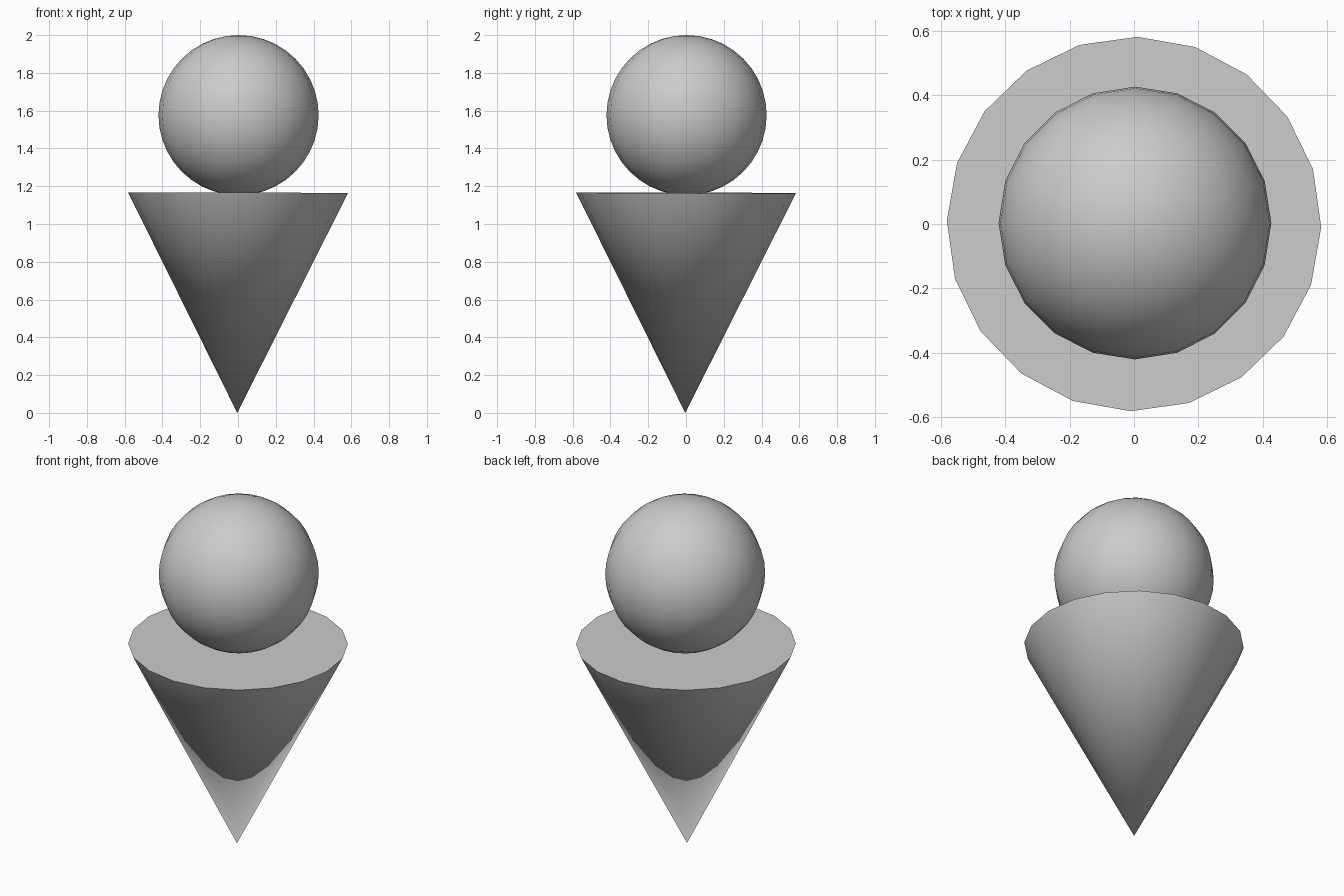
import bpy
from math import radians

if "Cube" in bpy.data.objects:
    bpy.data.objects.remove(bpy.data.objects["Cube"])

SIDES = 20
RIM_Z = 1.165

# Upside-down cone: tip on the ground, flat closed top, very slight lean
bpy.ops.mesh.primitive_cone_add(
    vertices=SIDES, radius1=0, radius2=0.582, depth=RIM_Z,
    end_fill_type='NGON', location=(-0.002, -0.002, RIM_Z / 2),
    rotation=(radians(-0.2), radians(0.2), radians(-1)))
cone = bpy.context.object
cone.name = "cone"
bpy.ops.object.shade_smooth_by_angle(angle=radians(30))

# Ball resting on the flat top
bpy.ops.mesh.primitive_uv_sphere_add(
    segments=SIDES, ring_count=SIDES, radius=0.424,
    location=(0.003, 0.003, 1.576),
    rotation=(radians(-0.2), radians(0.2), 0))
ball = bpy.context.object
ball.name = "ball"
bpy.ops.object.shade_smooth_by_angle(angle=radians(30))
